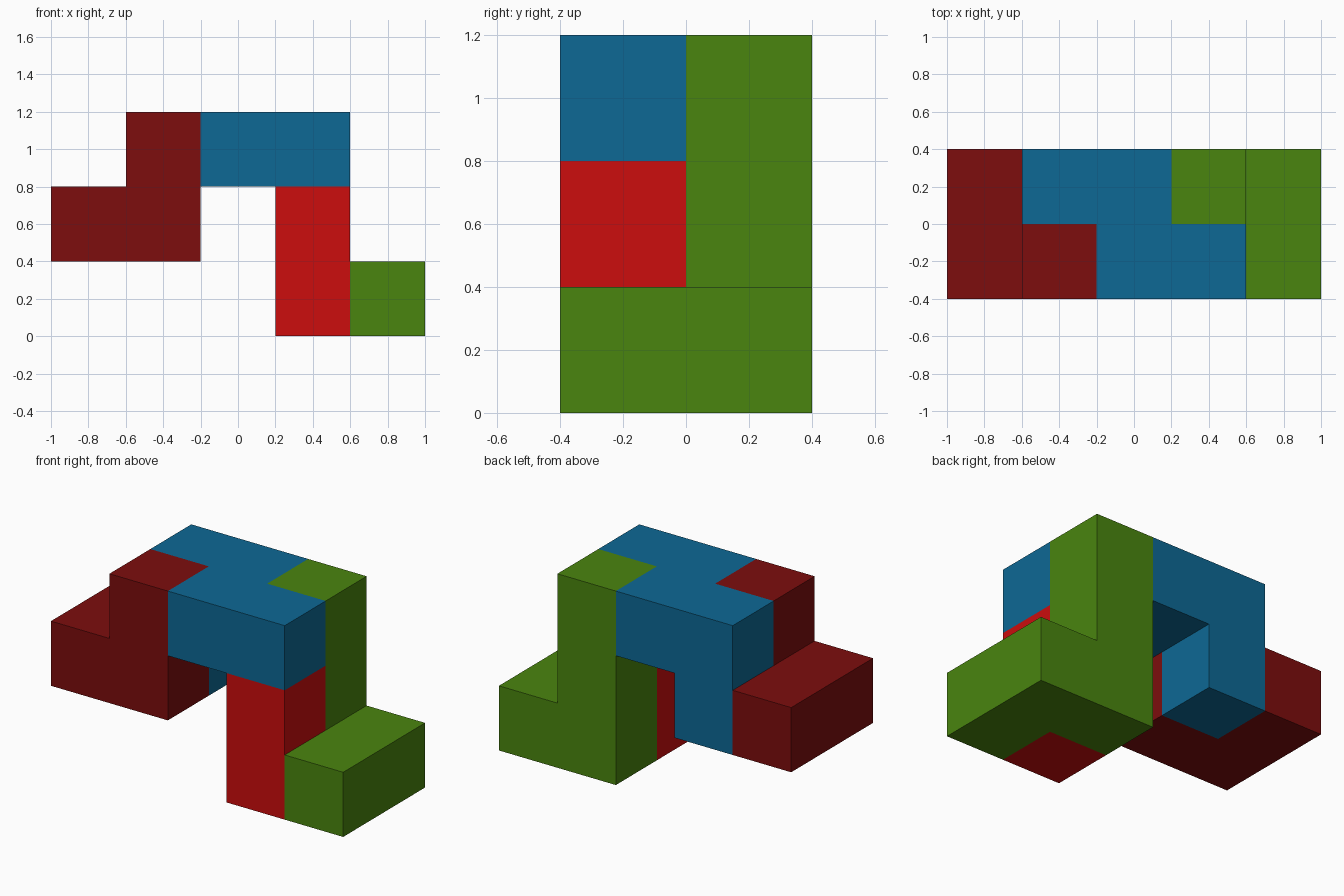
import bpy, bmesh, math
from mathutils import Vector

if "Cube" in bpy.data.objects:
    bpy.data.objects.remove(bpy.data.objects["Cube"])

S = 0.4                              # edge of one cube cell
ORIGIN = Vector((-1.0, -0.4, 0.0))   # lower front left corner of the cell grid


def make_material(name, color):
    mat = bpy.data.materials.new(name)
    mat.diffuse_color = (*color, 1.0)
    mat.use_nodes = True
    mat.node_tree.nodes["Principled BSDF"].inputs["Base Color"].default_value = mat.diffuse_color
    return mat


def make_piece(name, cells, mat):
    """Closed block made of grid cells, without walls between its own cells."""
    bm = bmesh.new()
    filled = set(cells)
    for cell in cells:
        low = ORIGIN + Vector(cell) * S
        for axis in range(3):
            for side in (0, 1):
                neighbour = list(cell)
                neighbour[axis] += 2 * side - 1
                if tuple(neighbour) in filled:
                    continue
                u, v = (axis + 1) % 3, (axis + 2) % 3
                corners = []
                for a, b in ((0, 0), (1, 0), (1, 1), (0, 1)):
                    p = low.copy()
                    p[axis] += side * S
                    p[u] += a * S
                    p[v] += b * S
                    corners.append(bm.verts.new(p))
                bm.faces.new(corners if side else corners[::-1])
    bmesh.ops.remove_doubles(bm, verts=bm.verts[:], dist=0.001)
    # Merge coplanar squares into clean flat faces
    bmesh.ops.dissolve_limit(bm, angle_limit=math.radians(1),
                             verts=bm.verts[:], edges=bm.edges[:])
    bmesh.ops.recalc_face_normals(bm, faces=bm.faces[:])
    mesh = bpy.data.meshes.new(name)
    bm.to_mesh(mesh)
    bm.free()
    mesh.materials.append(mat)
    bpy.context.collection.objects.link(bpy.data.objects.new(name, mesh))


# Interlocking pieces: name, linear colour, cells (x, y, z)
PIECES = (
    ("dark_red", (0.205, 0.004, 0.004),
     ((0, 0, 1), (0, 1, 1), (1, 0, 1), (1, 0, 2))),
    ("blue", (0.004, 0.14, 0.30),
     ((2, 0, 2), (3, 0, 2), (2, 1, 2), (1, 1, 2), (1, 1, 1))),
    ("red", (0.604, 0.004, 0.004),
     ((3, 0, 0), (3, 0, 1))),
    ("green", (0.068, 0.235, 0.0045),
     ((4, 0, 0), (4, 1, 0), (3, 1, 0), (3, 1, 1), (3, 1, 2))),
)

for name, color, cells in PIECES:
    make_piece(name + "_piece", cells, make_material(name.replace("_", " "), color))
